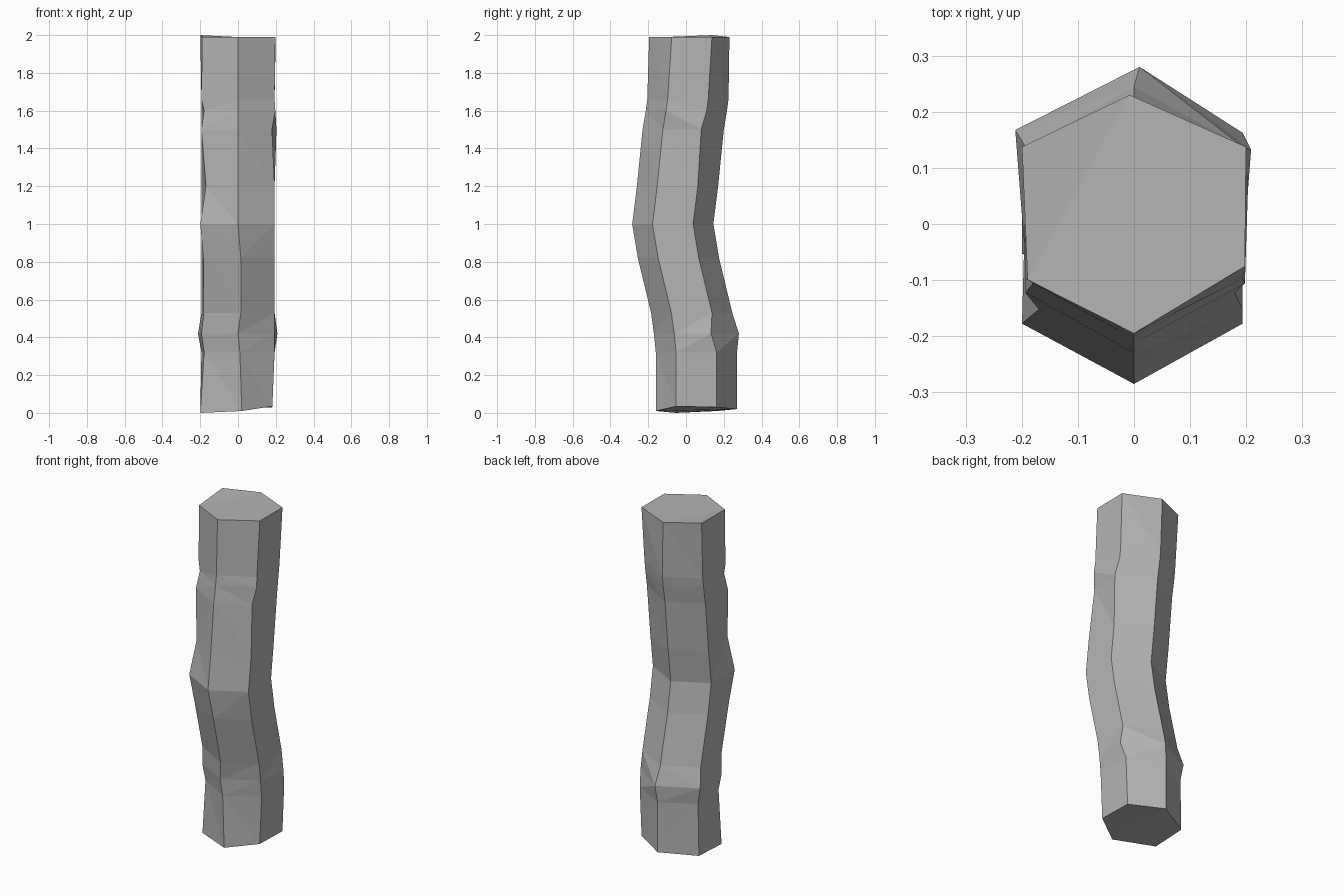
import bpy, bmesh
from math import cos, sin, radians

cube = bpy.data.objects.get("Cube")
if cube:
    bpy.data.objects.remove(cube, do_unlink=True)

# Plain stone colour
stone = bpy.data.materials.new("grey stone")
stone.use_nodes = True
colour = (0.46, 0.46, 0.46, 1)
stone.diffuse_color = colour
shader = stone.node_tree.nodes["Principled BSDF"]
shader.inputs["Base Color"].default_value = colour
shader.inputs["Roughness"].default_value = 0.9

# Six corners of the column, in order around each ring
FRONT, RIGHT_FRONT, RIGHT_BACK, BACK, LEFT_BACK, LEFT_FRONT = range(6)
RADIUS, WIDEN = 0.215, 1.04

# Bent spine of the column: height and depth of each ring centre
spine = [(0.015, 0.055), (0.32, 0.055), (0.42, 0.045), (0.53, 0.03),
         (0.82, -0.04), (1.0, -0.07), (1.2, -0.045), (1.5, -0.015),
         (1.6, 0.002), (1.66, 0.01), (1.99, 0.02)]
last = len(spine) - 1

# Chips and bulges: ring, corner -> small shift
chips = {
    (0, FRONT): (0.02, 0, -0.005),
    (0, RIGHT_FRONT): (-0.012, 0, 0.02),
    (0, RIGHT_BACK): (-0.012, 0, 0.015),
    (0, BACK): (0, 0, 0.005),
    (0, LEFT_FRONT): (-0.006, 0, -0.015),
    (0, LEFT_BACK): (-0.006, 0, -0.005),
    (1, LEFT_FRONT): (0.014, 0, 0),
    (1, FRONT): (0.01, 0, 0),
    (2, LEFT_BACK): (-0.018, 0.015, 0),
    (2, RIGHT_BACK): (0.015, -0.02, 0),
    (2, BACK): (0.01, 0.02, 0),
    (3, FRONT): (0.015, 0, 0),
    (3, LEFT_FRONT): (0.012, 0, 0),
    (4, FRONT): (0.015, 0, 0),
    (4, LEFT_FRONT): (0.01, 0, 0),
    (5, LEFT_FRONT): (-0.006, 0, 0),
    (6, LEFT_FRONT): (0.024, 0, 0),
    (7, RIGHT_FRONT): (-0.014, 0, 0),
    (7, RIGHT_BACK): (0.01, -0.012, 0),
    (8, LEFT_FRONT): (0.014, 0, 0),
    (8, RIGHT_FRONT): (0.004, 0, 0),
    (last, RIGHT_FRONT): (0.004, 0.012, 0),
    (last, RIGHT_BACK): (0.006, 0.01, 0),
    (last, LEFT_BACK): (-0.006, 0.01, 0.01),
    (last, LEFT_FRONT): (0.004, -0.012, 0),
    (last, BACK): (-0.008, -0.005, 0),
}

# Column: stacked hexagon rings joined by flat facets
bm = bmesh.new()
rings = []
for r, (z, y) in enumerate(spine):
    ring = []
    for c in range(6):
        a = radians(-90 + 60 * c)
        dx, dy, dz = chips.get((r, c), (0, 0, 0))
        ring.append(bm.verts.new((RADIUS * WIDEN * cos(a) + dx,
                                  y + RADIUS * sin(a) + dy, z + dz)))
    rings.append(ring)
for low, high in zip(rings, rings[1:]):
    for c in range(6):
        n = (c + 1) % 6
        bm.faces.new((low[c], low[n], high[n], high[c]))
bm.faces.new(rings[0][::-1])
bm.faces.new(rings[-1])
bmesh.ops.triangulate(bm, faces=bm.faces[:])
bmesh.ops.recalc_face_normals(bm, faces=bm.faces[:])

mesh = bpy.data.meshes.new("stone_column")
bm.to_mesh(mesh)
bm.free()
mesh.materials.append(stone)
column = bpy.data.objects.new("stone_column", mesh)
bpy.context.collection.objects.link(column)
